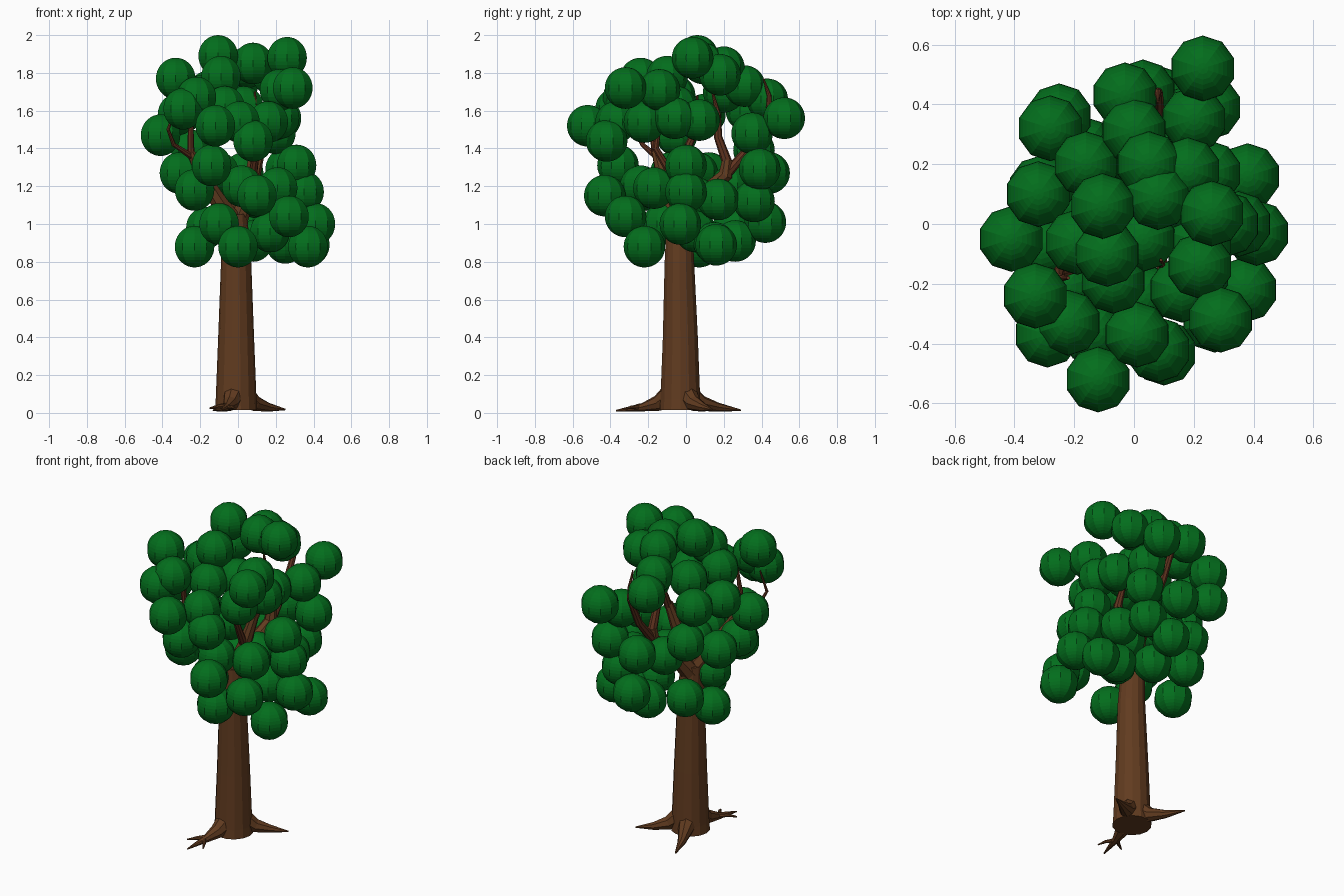
import bpy
import bmesh
from mathutils import Matrix, Vector

default_cube = bpy.data.objects.get("Cube")
if default_cube:
    bpy.data.objects.remove(default_cube, do_unlink=True)


def make_material(name, colour):
    material = bpy.data.materials.new(name)
    material.use_nodes = True
    material.diffuse_color = colour
    shader = material.node_tree.nodes["Principled BSDF"]
    shader.inputs["Base Color"].default_value = colour
    shader.inputs["Roughness"].default_value = 0.9
    return material


leaf_green = make_material("leaf green", (0.001, 0.155, 0.012, 1))
bark_brown = make_material("bark brown", (0.12, 0.044, 0.014, 1))
twig_brown = make_material("reddish twig brown", (0.12, 0.034, 0.014, 1))


def add_mesh_object(name, mesh, material):
    mesh.materials.clear()
    mesh.materials.append(material)
    part = bpy.data.objects.new(name, mesh)
    bpy.context.scene.collection.objects.link(part)
    return part


def add_limb(name, path, material, roundness=2):
    """Tapered flat-faced tube along a path of (x, y, z, radius) points."""
    curve = bpy.data.curves.new(name + " path", "CURVE")
    curve.dimensions = "3D"
    curve.bevel_depth = 1
    curve.bevel_resolution = roundness
    curve.use_fill_caps = True
    spline = curve.splines.new("POLY")
    spline.points.add(len(path) - 1)
    spline.use_smooth = False
    for point, (x, y, z, radius) in zip(spline.points, path):
        point.co = (x, y, z, 1)
        point.radius = radius
    helper = bpy.data.objects.new(name + " helper", curve)
    bpy.context.scene.collection.objects.link(helper)
    bpy.context.view_layer.update()
    evaluated = helper.evaluated_get(bpy.context.evaluated_depsgraph_get())
    mesh = bpy.data.meshes.new_from_object(evaluated)
    bpy.data.objects.remove(helper, do_unlink=True)
    return add_mesh_object(name, mesh, material)


def add_foliage(name, centres, radius=0.11):
    """Cluster of faceted leaf balls joined in one mesh."""
    bm = bmesh.new()
    for centre in centres:
        bmesh.ops.create_uvsphere(bm, u_segments=10, v_segments=18, radius=radius,
                                  matrix=Matrix.Translation(Vector(centre)))
    mesh = bpy.data.meshes.new(name)
    bm.to_mesh(mesh)
    bm.free()
    return add_mesh_object(name, mesh, leaf_green)


# Trunk
add_limb("trunk", [(-.01, -.03, .015, .112), (-.01, -.03, .07, .108), (-.01, -.03, .4, .095),
                   (-.01, -.035, .8, .08), (-.02, -.035, 1.05, .068)], bark_brown, roundness=5)

# Roots, the front one forked
roots = {
    "left_root": [(.03, 0, .1, .06), (.09, .04, .05, .042), (.16, .09, .03, .024), (.25, .14, .018, .004)],
    "back_root": [(-.03, .01, .1, .06), (-.05, .08, .05, .042), (-.09, .17, .03, .024), (-.13, .29, .014, .004)],
    "front_root": [(-.02, -.08, .1, .06), (-.04, -.15, .05, .042), (-.06, -.23, .03, .022), (-.09, -.37, .012, .004)],
    "front_root_fork": [(-.05, -.21, .035, .02), (-.1, -.26, .035, .012), (-.15, -.29, .025, .004)],
    "front_root_spur": [(-.06, -.25, .03, .014), (-.03, -.29, .03, .009), (-.01, -.33, .02, .003)],
}
for name, path in roots.items():
    add_limb(name, path, bark_brown)

# Main boughs
boughs = {
    "right_bough": [(-.02, -.04, 1.0, .06), (-.11, -.09, 1.13, .045), (-.2, -.13, 1.28, .035), (-.25, -.16, 1.38, .022)],
    "back_bough": [(-.02, -.02, 1.0, .06), (.04, .08, 1.15, .045), (.08, .21, 1.26, .04), (.08, .22, 1.34, .03)],
    "left_bough": [(-.01, -.03, 1.0, .055), (.07, -.04, 1.2, .04), (.12, 0, 1.4, .025)],
}
for name, path in boughs.items():
    add_limb(name, path, bark_brown)

# Thin branches reaching into the crown
branches = {
    "back_branch": [(.08, .22, 1.32, .028), (.08, .17, 1.46, .022), (.08, .17, 1.58, .015), (.08, .14, 1.7, .006)],
    "outer_back_branch": [(.08, .21, 1.26, .028), (.08, .35, 1.42, .022), (.08, .44, 1.6, .017), (.08, .44, 1.68, .012), (.08, .41, 1.77, .004)],
    "left_branch": [(.12, 0, 1.38, .024), (.12, .05, 1.5, .016), (.1, .06, 1.68, .006)],
    "front_branch": [(.07, -.04, 1.2, .025), (.1, -.16, 1.4, .018), (.09, -.12, 1.7, .005)],
    "right_branch": [(-.25, -.16, 1.36, .02), (-.25, -.18, 1.5, .015), (-.22, -.18, 1.68, .006)],
    "outer_right_branch": [(-.25, -.16, 1.36, .018), (-.34, -.23, 1.42, .012), (-.37, -.27, 1.5, .009), (-.33, -.26, 1.62, .004)],
}
for name, path in branches.items():
    add_limb(name, path, twig_brown)

# Foliage in three tiers
add_foliage("lower_foliage", [
    (-.23, .07, .88), (0, -.22, .88), (.37, -.22, .88), (.38, .16, .89), (.08, .26, .91),
    (.25, .15, .9), (.17, .05, .96), (.41, -.03, 1), (-.1, -.12, 1), (-.17, .25, .98),
    (.08, .42, 1.01), (.27, -.32, 1.04), (.1, -.43, 1.15), (.35, 0, 1.17), (.21, -.17, 1.19),
    (.2, .36, 1.12), (.25, .17, 1.13), (-.23, -.21, 1.18), (.02, -.24, 1.2), (-.02, .24, 1.2),
    (.1, .05, 1.14),
])
add_foliage("middle_foliage", [
    (-.14, -.36, 1.31), (.31, 0, 1.31), (-.31, -.08, 1.27), (.03, .44, 1.27), (.25, .39, 1.29),
    (-.25, .36, 1.39), (-.28, .32, 1.6), (-.31, .12, 1.27), (-.41, -.05, 1.47), (.08, -.42, 1.44),
    (.2, .35, 1.48), (.23, .52, 1.56), (-.12, -.52, 1.52), (.01, -.37, 1.54), (.16, -.22, 1.54),
    (.22, -.06, 1.56), (.19, .07, 1.55), (-.1, .06, 1.27),
])
add_foliage("upper_foliage", [
    (-.32, .1, 1.58), (-.29, -.37, 1.61), (-.22, -.33, 1.67), (-.33, -.24, 1.77), (.29, -.32, 1.72),
    (.22, -.14, 1.71), (0, .31, 1.73), (-.03, .43, 1.66), (-.19, -.06, 1.68), (-.09, -.1, 1.78),
    (.18, .18, 1.79), (.05, .2, 1.83), (.08, .09, 1.85), (-.105, .06, 1.89), (.26, .035, 1.88),
    (-.16, .2, 1.7), (.03, -.05, 1.62), (-.07, -.19, 1.62),
])
